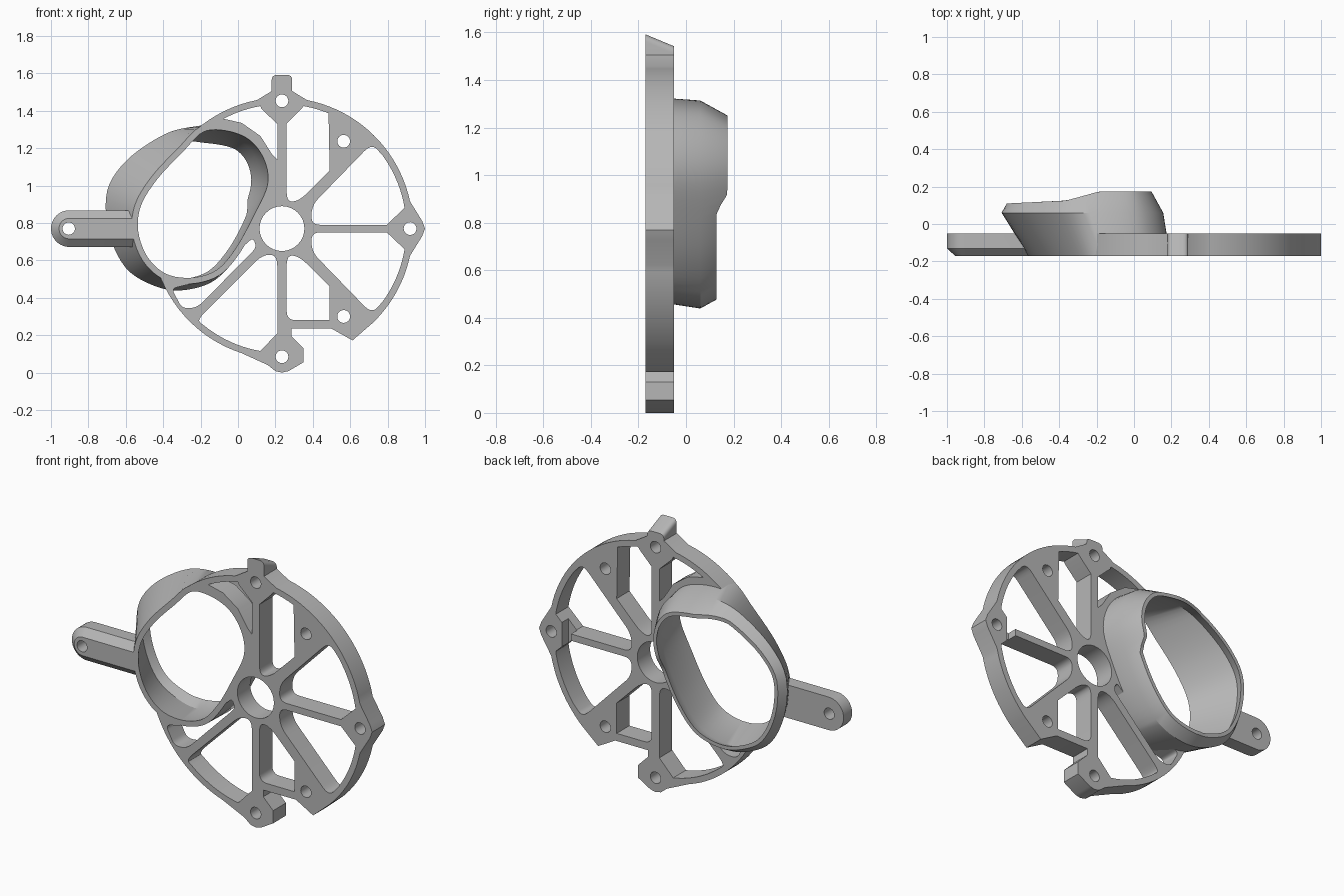
import bpy, bmesh, math
from mathutils import Vector

if "Cube" in bpy.data.objects:
    bpy.data.objects.remove(bpy.data.objects["Cube"])

HUB_X, HUB_Z = 0.235, 0.77
FRONT, BACK = -0.17, -0.05

grey = bpy.data.materials.new("plain grey")
grey.use_nodes = True
grey.diffuse_color = (0.47, 0.47, 0.47, 1)
grey.node_tree.nodes["Principled BSDF"].inputs["Base Color"].default_value = (0.47, 0.47, 0.47, 1)


def activate(ob):
    bpy.ops.object.select_all(action='DESELECT')
    ob.select_set(True)
    bpy.context.view_layer.objects.active = ob


def clean(ob):
    bm = bmesh.new()
    bm.from_mesh(ob.data)
    bmesh.ops.remove_doubles(bm, verts=bm.verts, dist=0.0001)
    bmesh.ops.recalc_face_normals(bm, faces=bm.faces)
    bm.to_mesh(ob.data)
    bm.free()


def loft(name, rings, tube=False):
    """Skin a row of equal rings; a tube closes on itself, otherwise ends are capped."""
    bm = bmesh.new()
    rows = [[bm.verts.new(p) for p in ring] for ring in rings]
    n = len(rows[0])
    pairs = list(zip(rows, rows[1:]))
    if tube:
        pairs.append((rows[-1], rows[0]))
    else:
        bm.faces.new(rows[0])
        bm.faces.new(rows[-1])
    for a, b in pairs:
        for i in range(n):
            j = (i + 1) % n
            bm.faces.new((a[i], a[j], b[j], b[i]))
    mesh = bpy.data.meshes.new(name)
    bm.to_mesh(mesh)
    bm.free()
    ob = bpy.data.objects.new(name, mesh)
    bpy.context.collection.objects.link(ob)
    clean(ob)
    return ob


def at(points, y):
    return [(p[0], y, p[1]) for p in points]


def cut(ob, cutter, keep=False):
    cutter.hide_render = True
    mod = ob.modifiers.new("cut", 'BOOLEAN')
    mod.operation, mod.solver, mod.object = 'DIFFERENCE', 'EXACT', cutter
    activate(ob)
    bpy.ops.object.modifier_apply(modifier=mod.name)
    if not keep:
        bpy.data.objects.remove(cutter)


def arc(r, start, end, n=16, cx=HUB_X, cz=HUB_Z):
    angles = [math.radians(start + (end - start) * i / n) for i in range(n + 1)]
    return [(cx + r * math.cos(a), cz + r * math.sin(a)) for a in angles]


def circle(x, z, r):
    return arc(r, 0, 360, 32, x, z)[:-1]


def rounded(points):
    """Round the corners that carry a third value, the fillet length."""
    out = []
    for i, p in enumerate(points):
        c = Vector(p[:2])
        if len(p) == 2:
            out.append(c)
            continue
        a, b = Vector(points[i - 1][:2]), Vector(points[(i + 1) % len(points)][:2])
        s = c + (a - c).normalized() * min(p[2], (a - c).length * 0.48)
        e = c + (b - c).normalized() * min(p[2], (b - c).length * 0.48)
        for k in range(7):
            t = k / 6
            out.append(s * (1 - t) ** 2 + c * 2 * t * (1 - t) + e * t * t)
    return out


def flip(points):
    return [(p[0], 2 * HUB_Z - p[1], *p[2:]) for p in points]


def smooth_loop(points, steps=5):
    """Closed Catmull-Rom curve through the points."""
    v = [Vector(p) for p in points]
    out = []
    for i in range(len(v)):
        a, b, c, d = (v[(i + k) % len(v)] for k in (-1, 0, 1, 2))
        for s in range(steps):
            t = s / steps
            out.append(b + (c - a) * t / 2 + (a * 2 - b * 5 + c * 4 - d) * t * t / 2
                       + (b * 3 - a - c * 3 + d) * t ** 3 / 2)
    return out


def inset(loop, amounts):
    out = []
    for i, p in enumerate(loop):
        t = (loop[(i + 1) % len(loop)] - loop[i - 1]).normalized()
        out.append(p + Vector((-t.y, t.x)) * amounts[i])
    return out


def ramp(v, lo, hi):
    return max(0, min(1, (v - lo) / (hi - lo)))


# Duct: round mouth that leans sideways and ends in a stepped rim
mouth = smooth_loop([(.19, 1), (.17, 1.15), (.08, 1.27), (-.06, 1.325), (-.2, 1.315),
                     (-.32, 1.2), (-.46, 1.05), (-.55, .9), (-.565, .75), (-.51, .6),
                     (-.4, .5), (-.25, .475), (-.1, .52), (.01, .64), (.11, .82)])
waist = smooth_loop([(.155, 1), (.13, 1.15), (.04, 1.26), (-.1, 1.305), (-.27, 1.31),
                     (-.42, 1.26), (-.6, 1.13), (-.7, .97), (-.69, .75), (-.6, .56),
                     (-.45, .465), (-.3, .44), (-.13, .49), (0, .63), (.1, .82)])
N, WAIST_Y = len(mouth), 0.06


def rim_height(p):
    by_x = .11 + .015 * ramp(p.x, -.7, -.38) + .05 * ramp(p.x, -.38, -.18)
    by_z = .128 + .047 * ramp(p.y, .83, .9)
    return min(by_x, by_z)


heights = [rim_height(p) for p in waist]
taper = [(h - WAIST_Y) * 0.55 for h in heights]
rim_out = inset(waist, taper)
rim_in = inset(waist, [t + 0.022 for t in taper])
thick = [0.032] * N
duct = loft("duct", [
    at(mouth, FRONT), at(waist, WAIST_Y),
    [(p.x, h, p.y) for p, h in zip(rim_out, heights)],
    [(p.x, h, p.y) for p, h in zip(rim_in, heights)],
    at(inset(waist, thick), WAIST_Y), at(inset(mouth, thick), FRONT)], tube=True)

half = [0.016] * N
bore = loft("bore_cutter", [at(inset(mouth, half), -.25), at(inset(mouth, half), FRONT),
                            at(inset(waist, half), WAIST_Y)])

# Wheel plate: outline with bosses, tab and notch
outline = (arc(.7, 12, 79, 20)
           + [(.29, 1.505), (.29, 1.592, .03), (.18, 1.592, .03), (.18, 1.505)]
           + arc(.7, 101, 252, 40)
           + [(.16, .04), (.2, .008), (.235, 0), (.27, .008), (.35, .055), (.35, .13),
              (.285, .195), (.285, .235), (.5, .235), (.612, .172)]
           + arc(.7, 314, 348, 12) + [(.985, .73), (1, .77), (.985, .81)])

# Openings between the spokes
side = ([(.395, .895, .05), (.39, .79, .05), (.795, .79), (.89, .88)]
        + arc(.665, 11, 36, 10) + [(.715, 1.225, .06)])
upper = ([(.26, .91, .06), (.26, 1.33), (.335, 1.405)] + arc(.665, 80, 68, 4)
         + [(.49, 1.08), (.33, .92, .06)])
lower = [(.26, .63, .06), (.33, .62, .06), (.49, .46), (.49, .28), (.26, .28, .05)]
lower_left = ([(.21, .63, .06), (.13, .63, .06), (-.22, .28, .06)] + arc(.665, 231, 260, 10)
              + [(.21, .21)])
duct_low = [(.08, .72, .02), (.1, .67, .03), (-.22, .345, .05), (-.3, .345, .03),
            (-.355, .45, .03), (-.27, .47), (-.1, .535), (0, .65)]
duct_high = ([(.21, 1.33), (.125, 1.41)] + arc(.665, 100, 118, 8)
             + [(.02, 1.335), (.12, 1.265), (.18, 1.17), (.21, 1.14)])
holes = [rounded(h) for h in (side, flip(side), upper, lower, lower_left, duct_low, duct_high)]
holes.append(circle(HUB_X, HUB_Z, .12))
holes += [circle(x, z, .034) for x, z in
          ((.235, 1.453), (.235, .085), (.92, .77), (.565, 1.237), (.565, .3))]

curve = bpy.data.curves.new("wheel_plate", 'CURVE')
curve.dimensions, curve.fill_mode, curve.extrude = '2D', 'BOTH', (BACK - FRONT) / 2
for loop in [rounded(outline)] + holes:
    spline = curve.splines.new('POLY')
    spline.points.add(len(loop) - 1)
    for point, p in zip(spline.points, loop):
        point.co = (p[0], p[1], 0, 1)
    spline.use_cyclic_u = True
plate = bpy.data.objects.new("wheel_plate", curve)
bpy.context.collection.objects.link(plate)
activate(plate)
bpy.ops.object.convert(target='MESH')
plate = bpy.context.view_layer.objects.active
for v in plate.data.vertices:
    x, z, d = v.co
    v.co = (x, (FRONT + BACK) / 2 - d, z)
    # sloping tip of the top tab
    if z > 1.54 and d < 0:
        v.co.z -= 0.05
clean(plate)
cut(plate, bore, keep=True)

# Slot in the back of the side boss
slot = loft("slot_cutter", [at([(.79, .66), (.85, .66), (.85, .88), (.79, .88)], y)
                            for y in (-.11, 0)])
cut(plate, slot)


# Mounting arm with a chamfered front and a screw hole
def stadium(r):
    return arc(r, 90, 270, 20, -.902, HUB_Z) + [(-.48, HUB_Z - r), (-.48, HUB_Z + r)]


arm = loft("mounting_arm", [at(stadium(.055), FRONT), at(stadium(.098), -.13),
                            at(stadium(.098), BACK)])
cut(arm, bore)
cut(arm, loft("screw_cutter", [at(circle(-.905, HUB_Z, .033), y) for y in (-.3, .1)]))

for ob in (duct, plate, arm):
    ob.data.materials.clear()
    ob.data.materials.append(grey)
    activate(ob)
    bpy.ops.object.shade_smooth_by_angle(angle=math.radians(30))
